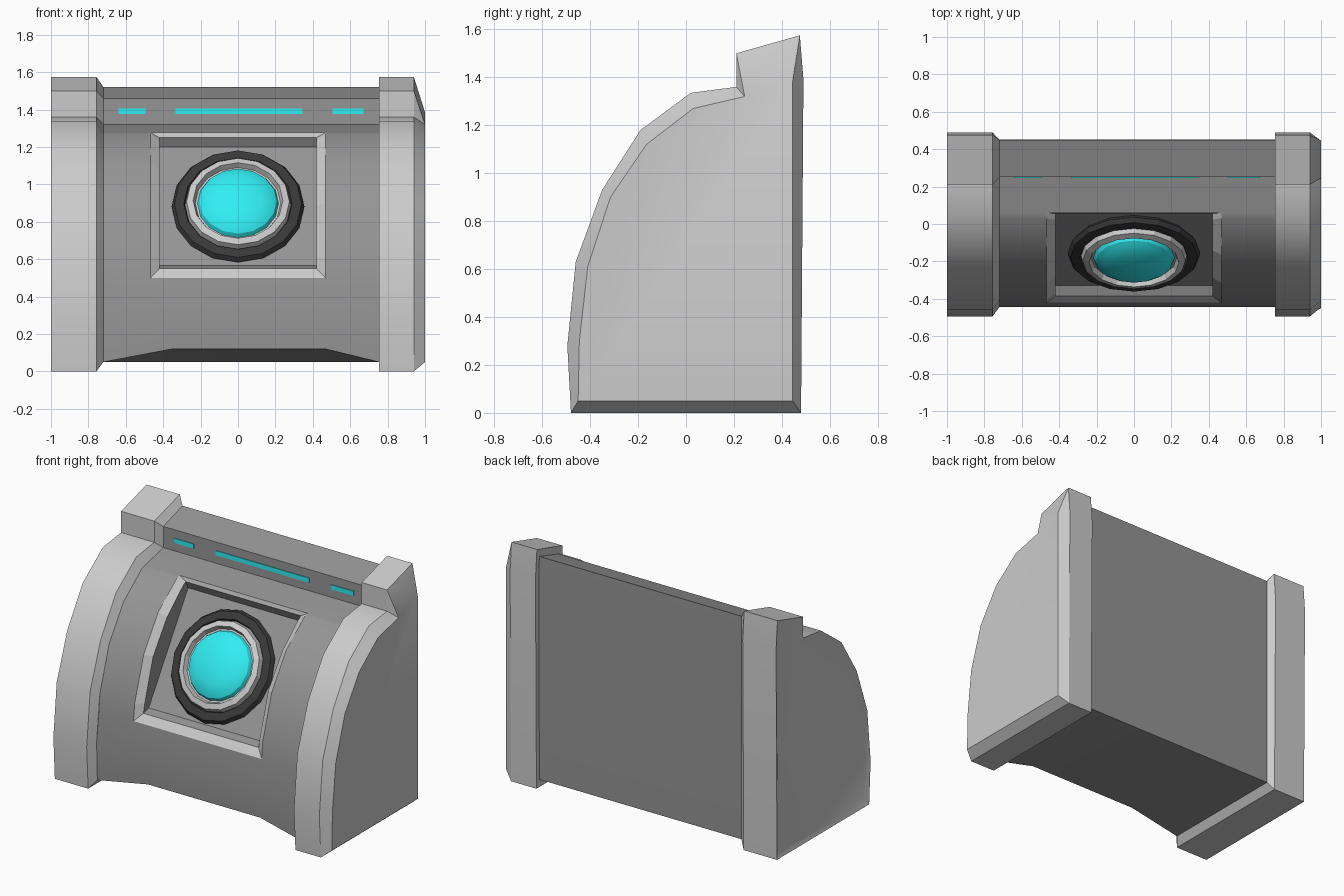
import bpy, bmesh
from math import sin, cos, pi, radians
from mathutils import Matrix

if "Cube" in bpy.data.objects:
    bpy.data.objects.remove(bpy.data.objects["Cube"])


def material(name, color):
    m = bpy.data.materials.new(name)
    m.diffuse_color = color
    m.use_nodes = True
    m.node_tree.nodes["Principled BSDF"].inputs["Base Color"].default_value = m.diffuse_color
    return m


CYAN = material("cyan_glow", (0.03, 0.85, 0.9, 1))
DARK = material("dark_rubber", (0.04, 0.04, 0.04, 1))
GREY = material("mid_grey", (0.3, 0.3, 0.3, 1))


def finish(bm, name, mat=None, smooth=False):
    bmesh.ops.remove_doubles(bm, verts=bm.verts, dist=0.0005)
    me = bpy.data.meshes.new(name)
    bm.to_mesh(me)
    bm.free()
    ob = bpy.data.objects.new(name, me)
    bpy.context.collection.objects.link(ob)
    if mat:
        me.materials.append(mat)
    if smooth:
        bpy.ops.object.select_all(action='DESELECT')
        ob.select_set(True)
        bpy.context.view_layer.objects.active = ob
        bpy.ops.object.shade_smooth_by_angle(angle=radians(30))
    return ob


def loft(bm, sections, cap_start=False, cap_end=False, skip=lambda s, i: False):
    """Join (x, profile) sections into a tube along x."""
    rows = [[bm.verts.new((x, y, z)) for y, z in prof] for x, prof in sections]
    n = len(rows[0])
    for s in range(len(rows) - 1):
        for i in range(n):
            if not skip(s, i):
                j = (i + 1) % n
                bm.faces.new((rows[s][i], rows[s + 1][i], rows[s + 1][j], rows[s][j]))
    if cap_start:
        bm.faces.new(rows[0])
    if cap_end:
        bm.faces.new(rows[-1][::-1])


# Side profiles (y, z), from the front foot over the top to the back foot
curve = [(-.435, .05), (-.445, .3), (-.41, .61), (-.315, .9), (-.165, 1.12), (.03, 1.27)]
outer = [(-.48, 0), (-.495, .28), (-.46, .63), (-.35, .93), (-.19, 1.18), (.02, 1.335),
         (.21, 1.36), (.21, 1.5), (.475, 1.575), (.49, 1.39), (.48, 0)]
body_top = [(.25, 1.32), (.25, 1.46), (.45, 1.52), (.452, 1.38), (.45, .05)]
inner = curve + body_top
end = [(-.45, .05)] + curve[1:] + [(.245, 1.32), (.245, 1.32), (.445, 1.385),
                                   (.445, 1.385), (.445, .05)]

# Left rib: shallow end panel, chamfer towards the body
bm = bmesh.new()
loft(bm, [(-.98, end), (-1, outer), (-.757, outer), (-.72, inner)], cap_start=True)
finish(bm, "left_rib", smooth=True)

# Right rib: chamfered end
bm = bmesh.new()
loft(bm, [(.755, inner), (.755, outer), (.94, outer), (1, end)], cap_end=True)
finish(bm, "right_rib", smooth=True)

# Body with a window opening and a raised lower front edge
A, B = .467, .42
window = [(-.421, .5)] + curve[2:] + [(.06, 1.277)]


def body_profile(foot):
    return [(-.437, foot), curve[1]] + window + body_top


bm = bmesh.new()
loft(bm, [(x, body_profile(f)) for x, f in
          ((-.72, .05), (-A, .098), (-.35, .12), (A, .12), (.755, .05))],
     skip=lambda s, i: s in (1, 2) and 2 <= i <= 6)
finish(bm, "body", GREY, smooth=True)

# Window frame bevel, recess walls and sloping floor
lip = [(-.385, .55), (-.372, .61), (-.285, .885), (-.14, 1.09), (.025, 1.232), (.055, 1.25)]
f0, f1 = (-.33, .565), (.08, 1.2)


def window_row(i):
    t = (window[i][1] - .5) / .777
    o, l = window[i], lip[i]
    f = (f0[0] + (f1[0] - f0[0]) * t, f0[1] + (f1[1] - f0[1]) * t)
    return [(-A, *o), (-B, *l), (-B, *f), (B, *f), (B, *l), (A, *o)]


bm = bmesh.new()
rows = [[bm.verts.new(p) for p in window_row(i)] for i in range(len(window))]
walls = []
for r, q in zip(rows, rows[1:]):
    for j in range(5):
        f = bm.faces.new((r[j], r[j + 1], q[j + 1], q[j]))
        if 0 < j < 4:
            walls.append(f)
for r, flip in ((rows[0], 1), (rows[-1], -1)):
    bm.faces.new([r[0], r[5], r[4], r[1]][::flip])
    walls.append(bm.faces.new([r[1], r[4], r[3], r[2]][::flip]))
for f in walls:
    f.material_index = 1
ob = finish(bm, "window_frame", material("light_grey", (.8, .8, .8, 1)))
ob.data.materials.append(GREY)


# Round lamp parts, turned around the normal of the window floor
def lathe(name, prof, sides, mat=None, smooth=False):
    bm = bmesh.new()
    rings = [[bm.verts.new((r * cos(2 * pi * k / sides), r * sin(2 * pi * k / sides), h))
              for k in range(sides)] for r, h in prof]
    for a, b in zip(rings, rings[1:]):
        for k in range(sides):
            m = (k + 1) % sides
            bm.faces.new((a[k], a[m], b[m], b[k]))
    bm.transform(Matrix.Translation((0, -.135, .868)) @ Matrix.Rotation(radians(57.2), 4, 'X'))
    return finish(bm, name, mat, smooth)


lathe("lamp_seal", [(.335, 0), (.355, .025), (.34, .05), (.29, .055), (.28, .035)], 16, DARK)
lathe("lamp_ring", [(.285, .035), (.275, .075), (.24, .085), (.228, .055), (.2, .055)], 16)
lathe("lamp_dome", [(.217 * cos(i * pi / 10), .055 + .075 * sin(i * pi / 10))
                    for i in range(5)] + [(0, .13)], 16, CYAN, True)

# Light strips on the upper step
for name, x0, x1 in (("left_strip", -.64, -.495), ("middle_strip", -.335, .345),
                     ("right_strip", .505, .67)):
    bm = bmesh.new()
    bmesh.ops.create_cube(bm, size=1)
    bm.transform(Matrix.Translation(((x0 + x1) / 2, .25, 1.39))
                 @ Matrix.Diagonal((x1 - x0, .01, .03, 1)))
    finish(bm, name, CYAN)
